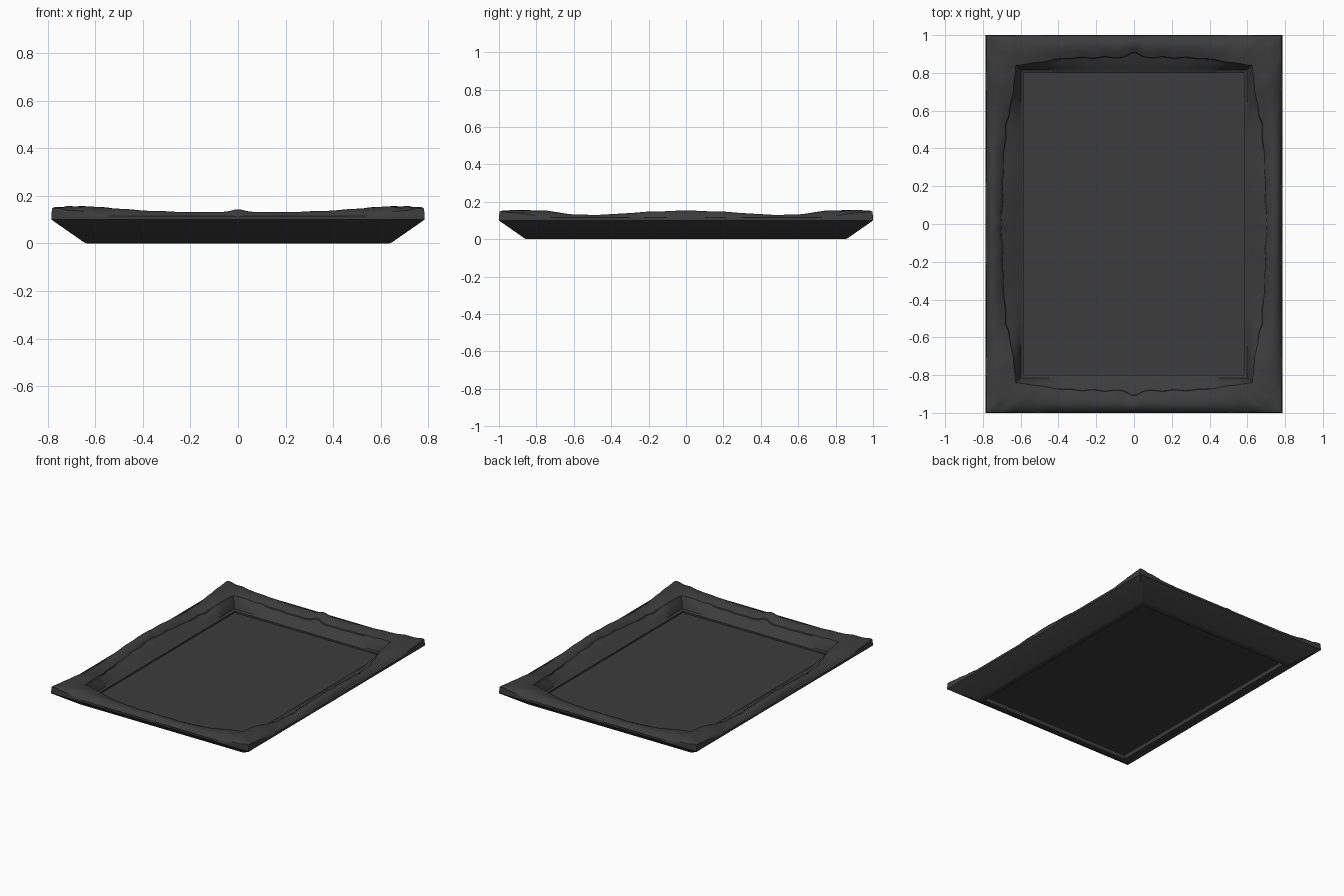
import bpy, bmesh, math
from mathutils import Vector, noise

if "Cube" in bpy.data.objects:
    bpy.data.objects.remove(bpy.data.objects["Cube"])

IX, IY = 0.585, 0.80        # half size of the framed opening
N = 96                      # samples along each rail

mat = bpy.data.materials.new("dark_grey")
mat.diffuse_color = (0.045, 0.045, 0.045, 1)
mat.use_nodes = True
mat.node_tree.nodes["Principled BSDF"].inputs["Base Color"].default_value = mat.diffuse_color


def lerp_table(table, t):
    """Smooth interpolation through (position, value) pairs."""
    for (a, va), (b, vb) in zip(table, table[1:]):
        if t <= b:
            k = (t - a) / (b - a)
            return va + (vb - va) * k * k * (3 - 2 * k)
    return table[-1][1]


# crest height and inner carved edge offset, from rail middle (0) to mitre (1)
LONG_H = [(0, .153), (.15, .149), (.5, .131), (.62, .133), (.86, .155), (1, .158)]
SHORT_H = [(0, .131), (.3, .132), (.5, .137), (.7, .146), (.86, .156), (1, .158)]
LONG_W = [(0, .115), (.3, .108), (.58, .092), (.66, .075), (.85, .05), (1, .038)]
SHORT_W = [(0, .105), (.08, .082), (.45, .078), (.62, .07), (.8, .052), (1, .038)]


def profile(s, long_rail):
    """Closed rail section as (outward offset, z)."""
    t = abs(s)
    h = lerp_table(LONG_H if long_rail else SHORT_H, t)
    w = lerp_table(LONG_W if long_rail else SHORT_W, t)
    if not long_rail:
        h += .012 * math.exp(-(t / .05) ** 2)
    w += .004 * math.sin(t * 34) * (1 - t)
    edge = h - .022 + .012 * t ** 4
    pts = [(0, .035), (0, .058), (.014, .064)]
    for k in (.25, .5, .75, 1):                     # cove
        pts.append((.014 + (w - .014) * k, .064 + (edge - .072) * k ** .8))
    for k in (0, .15, .3, .45, .6, .75, .87, .95, 1):  # carved crest
        z = edge + (h - edge) * math.sin(min(1, k / .55) * math.pi / 2)
        z -= (.010 + .022 * (1 - t ** 4)) * max(0, (k - .6) / .4) ** 2
        pts.append((w + .003 + (.197 - w - .003) * k, z))
    pts += [(.2, .115), (.2, .10), (.062, .004), (.05, 0), (.022, 0), (.018, .026)]
    return pts


def carve(x, y, d, z):
    """Leafy relief at corners and a small scroll at each rail middle."""
    ax, ay = abs(x), abs(y)
    if z < .105 or d < .03 or d > .198:
        return z
    corner = math.exp(-((.72 - ax) ** 2 + (.93 - ay) ** 2) / .018)
    r = math.hypot(.715 - ax, .925 - ay)
    z += corner * (.005 * noise.noise(Vector((ax * 22, ay * 22, 2))) + .003 * math.cos(r * 75) - .002)
    z += .002 * noise.noise(Vector((ax * 9, ay * 9, 5)))
    scroll = math.exp(-((ax - .70) ** 2 + ay ** 2) / .0012)
    return z + .004 * scroll


def finish(bm, name):
    bmesh.ops.recalc_face_normals(bm, faces=bm.faces)
    me = bpy.data.meshes.new(name)
    bm.to_mesh(me)
    bm.free()
    ob = bpy.data.objects.new(name, me)
    bpy.context.collection.objects.link(ob)
    me.materials.append(mat)
    bpy.ops.object.select_all(action='DESELECT')
    ob.select_set(True)
    bpy.context.view_layer.objects.active = ob
    return ob


# carved frame: four mitred rails swept around the opening
bm = bmesh.new()
rings = []
for side in range(4):
    long_rail = side % 2 == 0
    for i in range(N):
        s = -1 + 2 * i / N
        ring = []
        for d, z in profile(s, long_rail):
            hx, hy = IX + d, IY + d
            x, y = ((hx, s * hy), (-s * hx, hy), (-hx, -s * hy), (s * hx, -hy))[side]
            ring.append(bm.verts.new((x, y, carve(x, y, d, z))))
        rings.append(ring)
for r0, r1 in zip(rings, rings[1:] + rings[:1]):
    n = len(r0)
    for j in range(n):
        k = (j + 1) % n
        bm.faces.new((r0[j], r1[j], r1[k], r0[k]))
finish(bm, "carved_frame")
bpy.ops.object.shade_smooth_by_angle(angle=math.radians(35))

# picture panel set into the opening
bm = bmesh.new()
bmesh.ops.create_cube(bm, size=1)
bmesh.ops.scale(bm, vec=(2 * IX + .03, 2 * IY + .03, .019), verts=bm.verts)
bmesh.ops.translate(bm, vec=(0, 0, .0365), verts=bm.verts)
finish(bm, "picture_panel")
